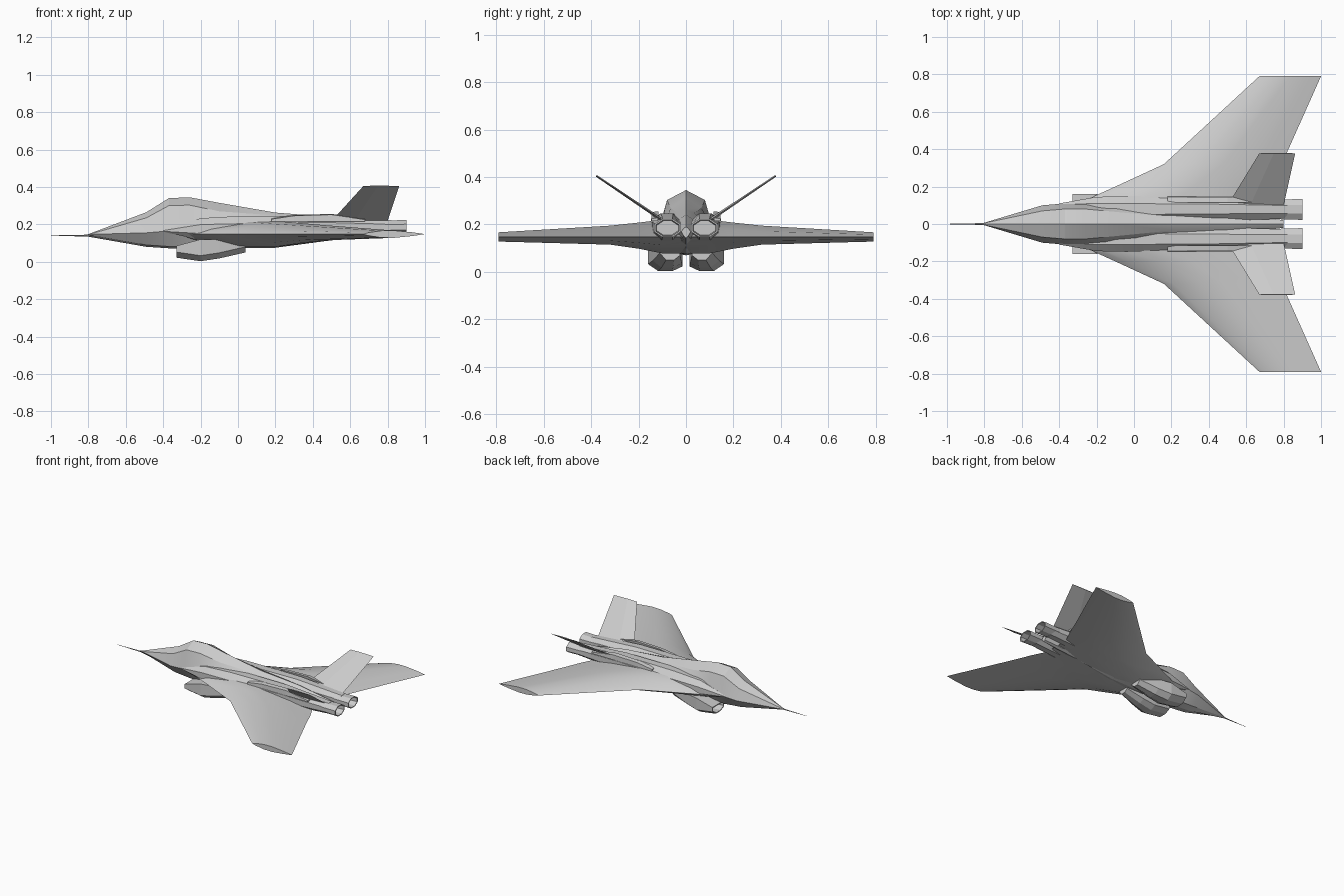
import bpy, bmesh, math

cube = bpy.data.objects.get("Cube")
if cube:
    bpy.data.objects.remove(cube, do_unlink=True)

grey = bpy.data.materials.new("light grey paint")
grey.use_nodes = True
colour = (0.6, 0.6, 0.6, 1)
grey.diffuse_color = colour
grey.node_tree.nodes["Principled BSDF"].inputs["Base Color"].default_value = colour


def loft(name, rings, caps=(True, True), smooth=0, mirror=False):
    """Skin a list of closed rings with equal point counts."""
    bm = bmesh.new()
    rows = [[bm.verts.new(p) for p in ring] for ring in rings]
    n = len(rows[0])
    for a, b in zip(rows, rows[1:]):
        for i in range(n):
            j = (i + 1) % n
            bm.faces.new((a[i], a[j], b[j], b[i]))
    for row, cap in zip((rows[0], rows[-1]), caps):
        if cap:
            bm.faces.new(row)
    bmesh.ops.recalc_face_normals(bm, faces=bm.faces)
    mesh = bpy.data.meshes.new(name)
    bm.to_mesh(mesh)
    bm.free()
    mesh.materials.append(grey)
    ob = bpy.data.objects.new(name, mesh)
    bpy.context.collection.objects.link(ob)
    if mirror:
        ob.modifiers.new("mirror", "MIRROR").use_axis = (False, True, False)
    if smooth:
        bpy.ops.object.select_all(action="DESELECT")
        bpy.context.view_layer.objects.active = ob
        ob.select_set(True)
        bpy.ops.object.shade_smooth_by_angle(angle=math.radians(smooth))
    return ob


def body_ring(x, keel, chine_y, chine_z, side_y, side_z, top):
    half = [(chine_y * 0.5, keel + 0.01), (chine_y, chine_z), (side_y, side_z)]
    right = [(x, y, z) for y, z in half]
    left = [(x, -y, z) for y, z in reversed(half)]
    return [(x, 0, keel)] + right + [(x, 0, top)] + left


# Fuselage with raised cockpit and tapering spine
loft("fuselage", [body_ring(*s) for s in (
    (-0.81, 0.136, 0.004, 0.14, 0.003, 0.142, 0.144),
    (-0.49, 0.08, 0.10, 0.155, 0.07, 0.235, 0.265),
    (-0.37, 0.072, 0.11, 0.165, 0.08, 0.30, 0.34),
    (-0.26, 0.07, 0.115, 0.18, 0.08, 0.303, 0.345),
    (-0.10, 0.07, 0.105, 0.20, 0.065, 0.27, 0.315),
    (0.20, 0.075, 0.09, 0.20, 0.035, 0.248, 0.263),
    (0.50, 0.115, 0.06, 0.20, 0.018, 0.23, 0.24),
    (0.80, 0.142, 0.02, 0.17, 0.008, 0.185, 0.19))], smooth=20)

# Nose probe
loft("nose_probe", [[(x, r * math.cos(a), 0.14 + r * math.sin(a))
                     for a in (0, math.pi / 2, math.pi, -math.pi / 2)]
                    for x, r in ((-1.0, 0.001), (-0.80, 0.005))])


def wing_ring(y, lead, trail, low, high):
    c = trail - lead
    mid = 0.148
    upper = [(0.08, 0.4), (0.3, 0.95), (0.5, 1), (0.8, 0.5)]
    ring = [(lead, y, mid)]
    ring += [(lead + c * t, y, mid + (high - mid) * f) for t, f in upper]
    ring += [(trail, y, mid)]
    ring += [(lead + c * t, y, mid + (low - mid) * f) for t, f in reversed(upper)]
    return ring


# Blended cranked wing from tip to tip
half_wing = [(0.79, 0.67, 1.0, 0.128, 0.167), (0.32, 0.16, 0.79, 0.115, 0.195),
             (0.20, -0.10, 0.74, 0.098, 0.208), (0.10, -0.32, 0.69, 0.078, 0.22)]
wings = [wing_ring(*s) for s in half_wing]
wings += [wing_ring(-s[0], *s[1:]) for s in reversed(half_wing)]
loft("wing", wings, smooth=30)


def pod_ring(x, y, z, w, h):
    """Eight-sided ring with flat sides across the x axis."""
    return [(x, y + w * math.cos(a) / math.cos(math.pi / 8),
             z + h * math.sin(a) / math.cos(math.pi / 8))
            for a in (math.pi * (k + 0.5) / 4 for k in range(8))]


# Engine fairings along the back
loft("engine_fairing", [pod_ring(*s) for s in (
    (-0.40, 0.10, 0.165, 0.01, 0.005), (-0.20, 0.085, 0.175, 0.06, 0.058),
    (0.02, 0.08, 0.175, 0.07, 0.07), (0.45, 0.08, 0.185, 0.062, 0.062),
    (0.82, 0.078, 0.185, 0.05, 0.038))], mirror=True, smooth=20)

# Hollow exhaust nozzles
loft("exhaust_nozzle", [pod_ring(x, 0.078, 0.185, w, w * 0.68) for x, w in (
    (0.70, 0.05), (0.80, 0.053), (0.90, 0.056), (0.90, 0.048), (0.76, 0.04))],
    mirror=True)

# Slender strakes leading to the fins
loft("fin_strake", [[(x, 0.12, 0.215), (x, 0.147, 0.215), (x, 0.145, top), (x, 0.115, top + 0.004)]
                    for x, top in ((0.18, 0.228), (0.30, 0.246), (0.50, 0.252), (0.68, 0.225))],
     mirror=True)

# Outward canted tail fins
fin = []
for y, z, lead, trail, t in ((0.07, 0.20, 0.48, 0.79, 0.007),
                             (0.10, 0.218, 0.50, 0.80, 0.007),
                             (0.378, 0.405, 0.67, 0.862, 0.004)):
    mid = lead + (trail - lead) * 0.4
    fin.append([(lead, y, z), (mid, y - t * 0.55, z + t * 0.8),
                (trail, y, z), (mid, y + t * 0.55, z - t * 0.8)])
loft("tail_fin", fin, mirror=True)


def intake_ring(x, inner, outer, low, high):
    bevel = (outer - inner) * 0.3
    return [(x, inner, high), (x, outer, high), (x, outer, low + 0.03),
            (x, outer - bevel, low), (x, inner + bevel, low), (x, inner, low + 0.02)]


# Open air intakes slung under the belly
loft("air_intake", [intake_ring(*s) for s in (
    (-0.16, 0.03, 0.145, 0.025, 0.085), (-0.33, 0.025, 0.152, 0.028, 0.078),
    (-0.33, 0.018, 0.16, 0.022, 0.085), (-0.20, 0.015, 0.16, 0.003, 0.12),
    (-0.10, 0.018, 0.14, 0.018, 0.12), (0.04, 0.025, 0.11, 0.05, 0.11))], mirror=True)
